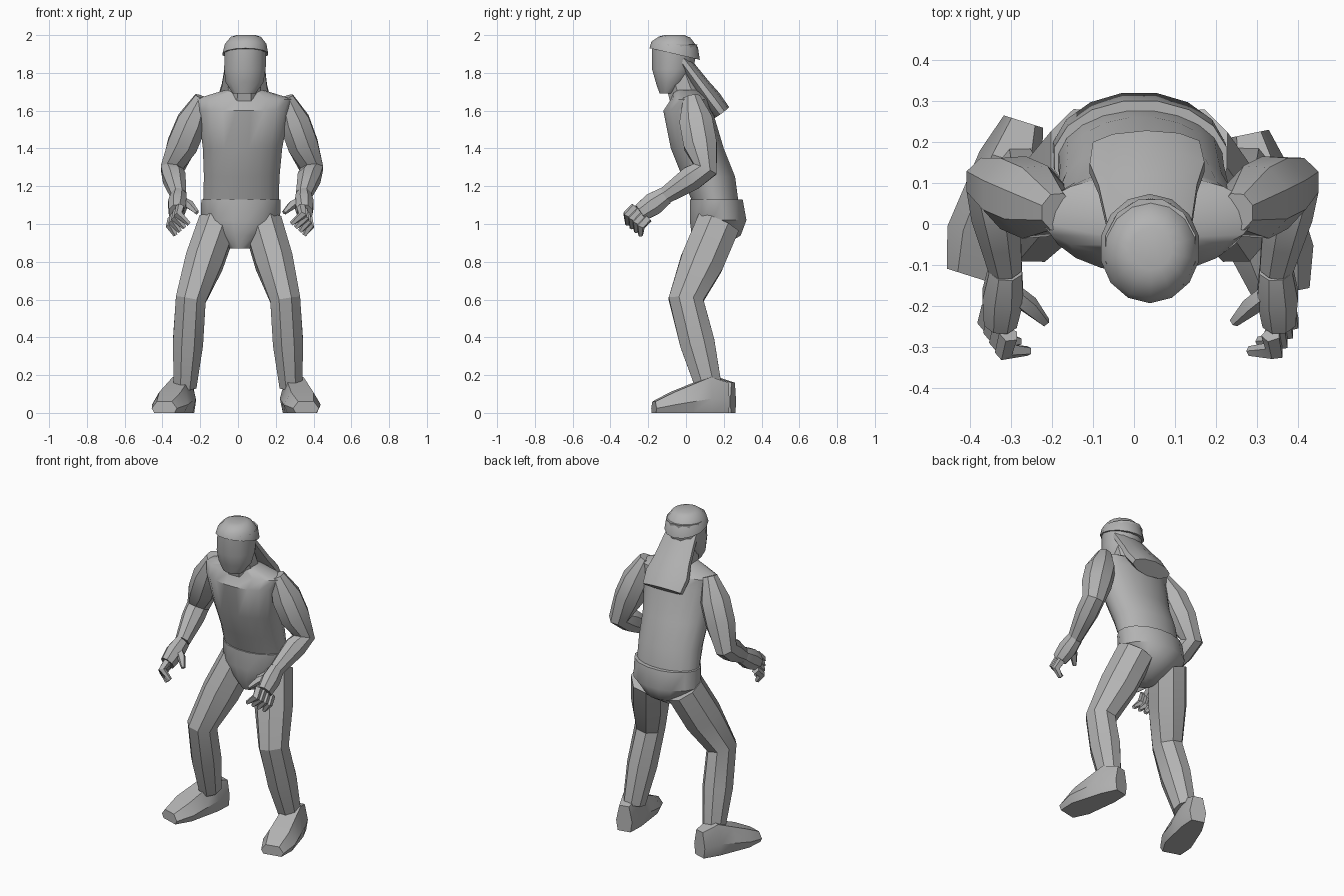
import bpy, bmesh, math
from mathutils import Vector

cube = bpy.data.objects.get("Cube")
if cube:
    bpy.data.objects.remove(cube, do_unlink=True)

tone = (0.45, 0.45, 0.45, 1)
grey = bpy.data.materials.new("plain_grey")
grey.use_nodes = True
grey.diffuse_color = tone
grey.node_tree.nodes["Principled BSDF"].inputs["Base Color"].default_value = tone


def skin(name, rings, angle):
    """Bridge equal rings of points into a closed surface."""
    bm = bmesh.new()
    loops = [[bm.verts.new(point) for point in ring] for ring in rings]
    for lower, upper in zip(loops, loops[1:]):
        for i in range(len(lower)):
            bm.faces.new((lower[i - 1], lower[i], upper[i], upper[i - 1]))
    bm.faces.new(loops[0])
    bm.faces.new(loops[-1])
    bmesh.ops.recalc_face_normals(bm, faces=bm.faces)
    mesh = bpy.data.meshes.new(name)
    bm.to_mesh(mesh)
    bm.free()
    mesh.materials.append(grey)
    part = bpy.data.objects.new(name, mesh)
    bpy.context.collection.objects.link(part)
    bpy.ops.object.select_all(action='DESELECT')
    part.select_set(True)
    bpy.context.view_layer.objects.active = part
    bpy.ops.object.shade_smooth_by_angle(angle=math.radians(angle))


def circle(sides):
    """Polygon whose flats lie on the unit circle."""
    reach = 1 / math.cos(math.pi / sides)
    turns = [math.tau * (i + 0.5) / sides for i in range(sides)]
    return [(reach * math.cos(turn), reach * math.sin(turn)) for turn in turns]


def lean(z):
    """Above the knees the figure leans a little to its left."""
    return 0.03 * max(0, z - 0.6)


def body(name, levels, sides=16, tilt=0):
    """Stack level ovals: height, centre y, half width, half depth."""
    top = levels[-1][0]
    rings = [[(lean(z) + across * width,
               y + along * depth,
               z - along * tilt * (top - z))
              for across, along in circle(sides)]
             for z, y, width, depth in levels]
    skin(name, rings, angle=40)


def limb(name, path, radii, depth=1, sides=8, side=1):
    """Sweep ovals along a path, with radii spaced evenly and joints mitred."""
    joints = [Vector((lean(p[2]) + side * p[0], p[1], p[2])) for p in path]
    bones = [(b - a).normalized() for a, b in zip(joints, joints[1:])]
    rings = []
    for i, radius in enumerate(radii):
        place = i * len(bones) / (len(radii) - 1)
        bone = min(int(place), len(bones) - 1)
        centre = joints[bone].lerp(joints[bone + 1], place - bone)
        ahead = bones[bone]
        if bone and place == bone:
            ahead = (ahead + bones[bone - 1]).normalized()
        across = Vector((1, 0, 0))
        across = (across - ahead * ahead.dot(across)).normalized()
        through = ahead.cross(across) * depth
        rings.append([centre + radius * (across * c + through * s)
                      for c, s in circle(sides)])
    skin(name, rings, angle=25)


def shoe(name, heel, toe):
    """Sweep a flat-soled outline from heel to toe."""
    heel, toe = Vector(heel), Vector(toe)
    aside = (toe - heel).normalized().cross(Vector((0, 0, 1)))
    half = [(0.8, 0), (1, 0.4), (0.6, 1)]
    outline = half + [(-across, up) for across, up in reversed(half)]
    sections = [(0.05, 0.16), (0.08, 0.19), (0.09, 0.15), (0.1, 0.11), (0.07, 0.06)]
    rings = []
    for i, (width, height) in enumerate(sections):
        centre = heel.lerp(toe, i / (len(sections) - 1))
        rings.append([centre + aside * width * across + Vector((0, 0, height * up))
                      for across, up in outline])
    skin(name, rings, angle=30)


# Torso, hips and neck
body("torso", [(1.1, 0.16, 0.2, 0.12), (1.25, 0.12, 0.2, 0.14),
               (1.4, 0.06, 0.21, 0.14), (1.6, 0.01, 0.24, 0.13),
               (1.66, 0.02, 0.26, 0.1), (1.71, 0, 0.1, 0.07)], sides=20)
body("hips", [(0.87, 0.12, 0.05, 0.06), (0.94, 0.16, 0.13, 0.13),
              (1.02, 0.17, 0.21, 0.15), (1.13, 0.16, 0.21, 0.14)])
limb("neck", [(0, 0, 1.68), (0, -0.04, 1.8)], (0.09, 0.08))

# Head, with a raised wrap and hair falling down the back
body("head", [(1.69, -0.1, 0.06, 0.04), (1.75, -0.08, 0.1, 0.08),
              (1.82, -0.07, 0.11, 0.11), (1.95, -0.06, 0.11, 0.12)], sides=12)
body("head_wrap", [(1.9, -0.06, 0.12, 0.13), (1.95, -0.06, 0.11, 0.12),
                   (1.99, -0.06, 0.08, 0.08), (2, -0.06, 0.05, 0.05)],
     sides=14, tilt=0.3)
limb("hair", [(0, -0.02, 1.87), (0, 0.19, 1.59)],
     (0.1, 0.11, 0.12, 0.14, 0.13), depth=0.35, sides=10)

# Joints of one side, shared by neighbouring parts
hip, knee, ankle = (0.12, 0.17, 1), (0.25, 0, 0.6), (0.28, 0.12, 0.14)
shoulder, elbow = (0.22, 0.03, 1.67), (0.37, 0.1, 1.29)
wrist, knuckle = (0.33, -0.11, 1.15), (0.34, -0.24, 1.06)
thumb_base, thumb_bend, thumb_tip = (0.31, -0.17, 1.12), (0.27, -0.2, 1.1), (0.23, -0.24, 1.06)

for side, label in ((-1, "right"), (1, "left")):
    limb(f"{label}_leg", [hip, knee, ankle], (0.1, 0.1, 0.08, 0.08, 0.06),
         depth=1.15, side=side)
    limb(f"{label}_arm", [shoulder, elbow, wrist],
         (0.04, 0.08, 0.08, 0.06, 0.06, 0.05, 0.04), depth=1.1, side=side)
    limb(f"{label}_palm", [wrist, knuckle], (0.04, 0.05, 0.04), depth=1.2, side=side)
    limb(f"{label}_thumb", [thumb_base, thumb_bend, thumb_tip],
         (0.02, 0.02, 0.01), sides=5, side=side)
    # Curled fingers, fanned from the index back to the little one
    fan = Vector((0.04, 0.07, -0.06))
    for i, finger in enumerate(("index", "middle", "ring", "little")):
        base = Vector((0.32, -0.27, 1.09)) + fan * i / 3
        bend = base + Vector((0.01, -0.04, -0.04))
        tip = bend + Vector((0.01 * i - 0.06, 0, -0.05))
        limb(f"{label}_{finger}_finger", [base, bend, tip],
             (0.02, 0.02, 0.01), sides=5, side=side)

shoe("right_shoe", heel=(-0.27, 0.25, 0), toe=(-0.39, -0.13, 0))
shoe("left_shoe", heel=(0.28, 0.22, 0), toe=(0.36, -0.17, 0))
